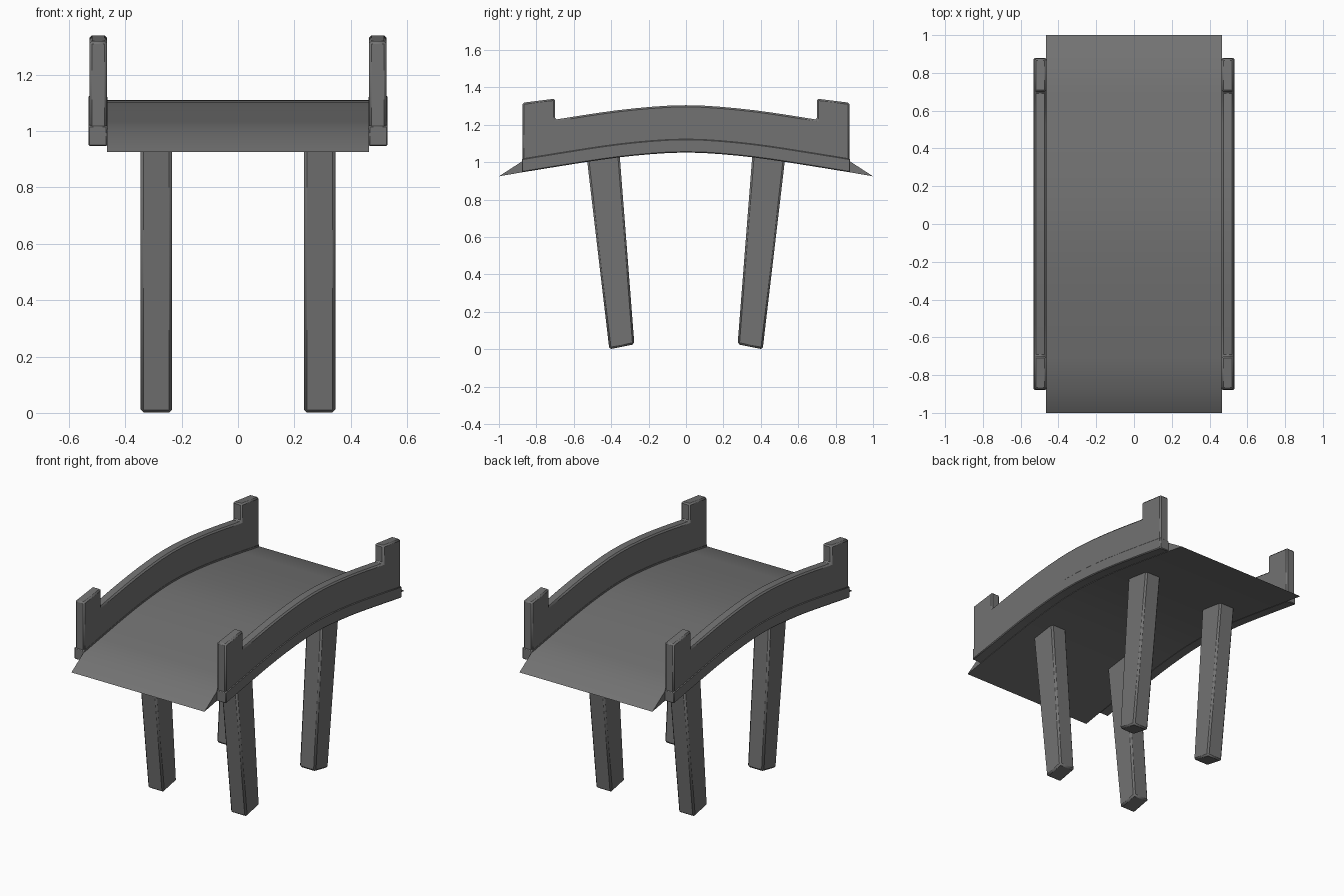
import bpy, bmesh, math

if "Cube" in bpy.data.objects:
    bpy.data.objects.remove(bpy.data.objects["Cube"])

stone = bpy.data.materials.new("dark grey stone")
stone.diffuse_color = (0.17, 0.17, 0.17, 1)
stone.use_nodes = True
stone.node_tree.nodes["Principled BSDF"].inputs["Base Color"].default_value = stone.diffuse_color

# Underside arch of the bridge: half of the curve as (y, z)
HALF = [(0.0, 1.052), (0.09, 1.05), (0.18, 1.044), (0.27, 1.036), (0.36, 1.026),
        (0.45, 1.014), (0.53, 1.002), (0.7, 0.975)]
END = (0.878, 0.946)


def arch(offset, half):
    """Full arch from -y to +y, raised by offset."""
    full = [(-y, z) for y, z in reversed(half[1:])] + half
    return [(y, z + offset) for y, z in full]


def finish(name, bm, bevel=0.0, mirror=(False, False)):
    bmesh.ops.recalc_face_normals(bm, faces=bm.faces)
    mesh = bpy.data.meshes.new(name)
    bm.to_mesh(mesh)
    bm.free()
    mesh.materials.append(stone)
    ob = bpy.data.objects.new(name, mesh)
    bpy.context.collection.objects.link(ob)
    bpy.ops.object.select_all(action='DESELECT')
    ob.select_set(True)
    bpy.context.view_layer.objects.active = ob
    bpy.ops.object.shade_smooth_by_angle(angle=math.radians(25))
    if bevel:
        m = ob.modifiers.new("bevel", 'BEVEL')
        m.width, m.segments = bevel, 1
        m.limit_method, m.angle_limit = 'ANGLE', math.radians(40)
    if any(mirror):
        m = ob.modifiers.new("mirror", 'MIRROR')
        m.use_axis = (mirror[0], mirror[1], False)
    return ob


def extrude_x(name, profile, x0, x1, **kw):
    """Extrude a closed (y, z) profile from x0 to x1."""
    bm = bmesh.new()
    face = bm.faces.new([bm.verts.new((x0, y, z)) for y, z in profile])
    new = bmesh.ops.extrude_face_region(bm, geom=[face])["geom"]
    for v in new:
        if isinstance(v, bmesh.types.BMVert):
            v.co.x = x1
    return finish(name, bm, **kw)


# Arched deck, tapering to a sharp edge at both ends
deck_low = arch(0, HALF + [END, (1.0, 0.925)])
deck_top = arch(0.058, HALF + [END])
extrude_x("deck", deck_low + deck_top[::-1], -0.465, 0.465)

# Side walls with raised end posts
post = [(0.7, 1.34), (0.875, 1.318)]
wall_top = ([(-y, z) for y, z in reversed(post)] + arch(0.253, HALF) + post)
wall_low = arch(0.005, HALF + [(0.875, 0.947)])
extrude_x("side_wall", wall_low + wall_top[::-1], 0.464, 0.527,
          bevel=0.009, mirror=(True, False))

# Slightly proud base trim along each wall
trim = arch(0, HALF + [END]) + arch(0.073, HALF + [END])[::-1]
extrude_x("wall_trim", trim, 0.463, 0.531, bevel=0.005, mirror=(True, False))

# Four splayed, tapered legs
leg = [(0.276, 0.027), (0.41, 0.0), (0.531, 1.03), (0.356, 1.055)]
extrude_x("leg", leg, 0.234, 0.345, bevel=0.01, mirror=(True, True))
